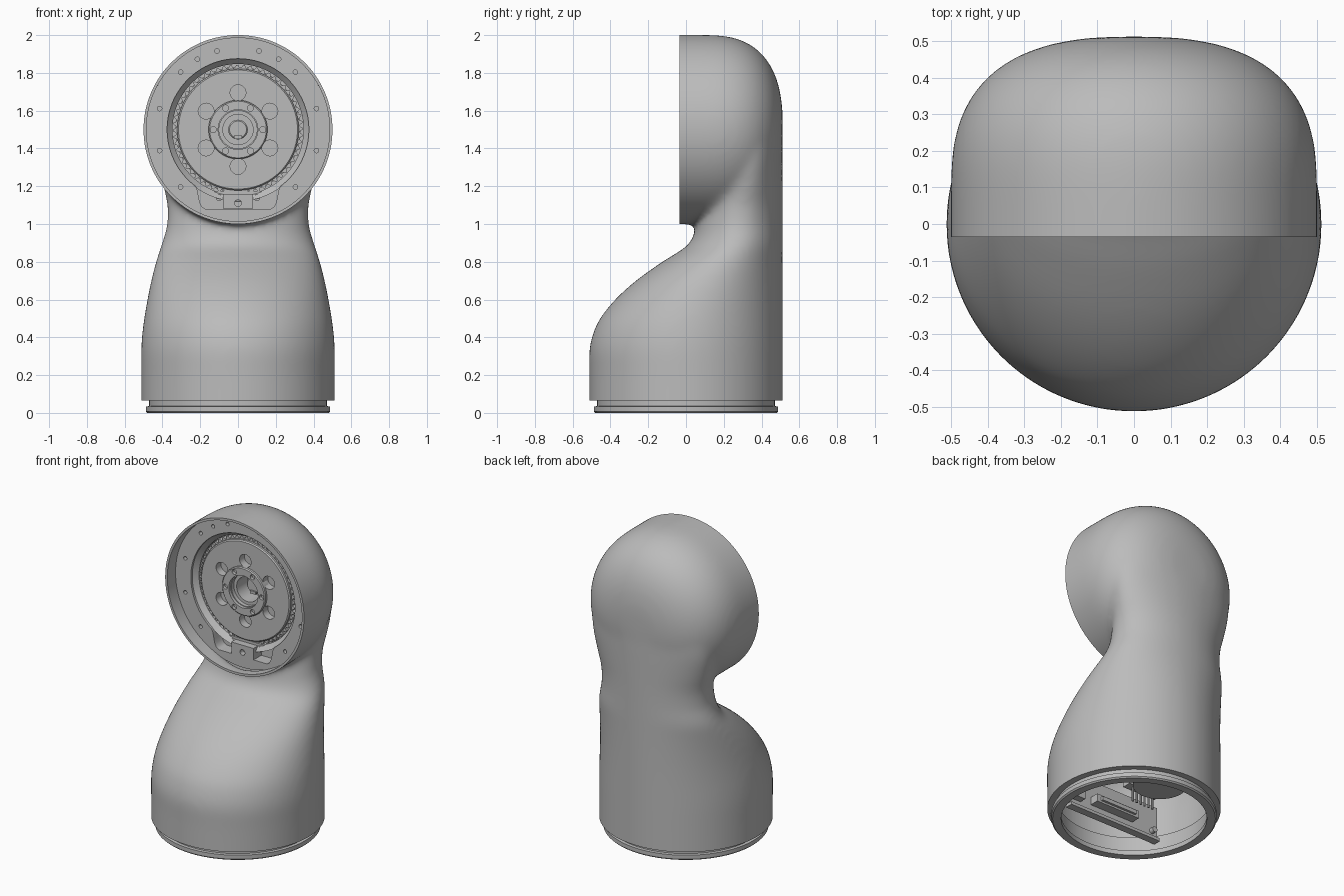
import bpy, bmesh, math
from mathutils import Vector, Matrix

if "Cube" in bpy.data.objects:
    bpy.data.objects.remove(bpy.data.objects["Cube"], do_unlink=True)

HEAD_Z = 1.5
BACK = 0.512
TAU = math.tau


def material(name, rgb):
    m = bpy.data.materials.new(name)
    m.use_nodes = True
    m.diffuse_color = (*rgb, 1)
    m.node_tree.nodes["Principled BSDF"].inputs["Base Color"].default_value = (*rgb, 1)
    return m


GREY = material("light grey", (0.5, 0.5, 0.5))


def finish(bm, name):
    bmesh.ops.remove_doubles(bm, verts=bm.verts, dist=0.0002)
    bmesh.ops.recalc_face_normals(bm, faces=bm.faces)
    me = bpy.data.meshes.new(name)
    bm.to_mesh(me)
    bm.free()
    me.materials.append(GREY)
    ob = bpy.data.objects.new(name, me)
    bpy.context.collection.objects.link(ob)
    return ob


def activate(ob):
    bpy.ops.object.select_all(action="DESELECT")
    ob.select_set(True)
    bpy.context.view_layer.objects.active = ob


def modify(ob, kind, **settings):
    activate(ob)
    mod = ob.modifiers.new(kind, kind)
    for key, value in settings.items():
        setattr(mod, key, value)
    bpy.ops.object.modifier_apply(modifier=mod.name)


def smooth(ob, angle=35):
    activate(ob)
    bpy.ops.object.shade_smooth_by_angle(angle=math.radians(angle))


def bridge(bm, rows, loop=False):
    """Join equal rings of points with quads."""
    rings = [[bm.verts.new(p) for p in row] for row in rows]
    n = len(rings[0])
    for a, b in zip(rings, rings[1:] + rings[:1] if loop else rings[1:]):
        for i in range(n):
            j = (i + 1) % n
            bm.faces.new((a[i], a[j], b[j], b[i]))
    return rings


def curve_through(keys, steps=5):
    """Smooth curve through the keys, of any dimension."""
    pts = [Vector(k) for k in keys]
    out = []
    for i in range(len(pts) - 1):
        a, b, c, d = pts[max(i - 1, 0)], pts[i], pts[i + 1], pts[min(i + 2, len(pts) - 1)]
        for s in range(steps):
            t = s / steps
            out.append(b + (c - a) * (t / 2) + (a * 2 - b * 5 + c * 4 - d) * (t * t / 2)
                       + (b * 3 - a - c * 3 + d) * (t ** 3 / 2))
    return out + [pts[-1]]


def around_y(r, t, y):
    """Point at angle t, measured from straight down, about the head axis."""
    return (r * math.sin(t), y, HEAD_Z - r * math.cos(t))


def lathe(bm, profile, n=96, loop=True, upright=False):
    """Revolve (radius, position) pairs; a radius may depend on the angle."""
    rows = []
    for r, h in profile:
        row = []
        for i in range(n):
            t = TAU * i / n
            q = r(t) if callable(r) else r
            row.append((q * math.cos(t), q * math.sin(t), h) if upright else around_y(q, t, h))
        rows.append(row)
    bridge(bm, rows, loop)


def lathed(name, profile, **kw):
    bm = bmesh.new()
    lathe(bm, profile, **kw)
    return finish(bm, name)


def add_rod(bm, centre, r, depth, along_y=True, n=20):
    m = Matrix.Translation(centre)
    if along_y:
        m = m @ Matrix.Rotation(math.pi / 2, 4, "X")
    bmesh.ops.create_cone(bm, cap_ends=True, segments=n, radius1=r, radius2=r, depth=depth, matrix=m)


def add_box(bm, centre, size):
    bmesh.ops.create_cube(bm, size=1, matrix=Matrix.Translation(centre) @ Matrix.Diagonal((*size, 1)))


def drill(ob, holes, y):
    """Cut holes given as (angle in degrees, distance, radius)."""
    bm = bmesh.new()
    for deg, dist, r in holes:
        add_rod(bm, around_y(dist, math.radians(deg), y), r, 0.08)
    cutter = finish(bm, "hole_cutter")
    modify(ob, "BOOLEAN", operation="DIFFERENCE", object=cutter, solver="EXACT")
    bpy.data.objects.remove(cutter, do_unlink=True)


# Housing: leaning neck lofted from ellipses, plus a domed head, fused and blended
bm = bmesh.new()
sections = [  # height, front, half width; the back stays straight
    (-0.1, -0.512, 0.513), (0.2, -0.512, 0.513), (0.33, -0.512, 0.513), (0.42, -0.492, 0.507),
    (0.5, -0.455, 0.497), (0.6, -0.375, 0.48), (0.7, -0.265, 0.46), (0.8, -0.125, 0.435),
    (0.88, 0.0, 0.41), (0.94, 0.04, 0.39), (1.0, 0.055, 0.376), (1.1, 0.08, 0.375),
    (1.2, 0.11, 0.397), (1.32, 0.14, 0.42), (1.42, 0.16, 0.423), (1.52, 0.18, 0.405),
    (1.62, 0.19, 0.34), (1.7, 0.2, 0.22)]
rows = []
for z, front, half in curve_through(sections):
    mid, depth = (front + BACK) / 2, (BACK - front) / 2
    if z > HEAD_Z:
        depth -= (z - HEAD_Z) * 0.2
    rows.append([(half * math.cos(TAU * i / 96), mid + depth * math.sin(TAU * i / 96), z) for i in range(96)])
rings = bridge(bm, rows)
bm.faces.new(rings[0])
bm.faces.new(rings[-1])
dome = [(0, -0.14), (0.501, -0.14)]
for i in range(25):
    t = math.pi / 2 * i / 24
    dome.append((0.501 * abs(math.cos(t)) ** 0.77, 0.1 + 0.413 * math.sin(t) ** 0.77))
dome[-1] = (0, 0.513)
lathe(bm, dome, loop=False)
housing = finish(bm, "housing")
modify(housing, "REMESH", mode="VOXEL", voxel_size=0.0145)
modify(housing, "SMOOTH", factor=0.5, iterations=32)

# Open the housing at the foot and at the face of the head
bm = bmesh.new()
bm.from_mesh(housing.data)
bmesh.ops.bisect_plane(bm, geom=bm.verts[:] + bm.edges[:] + bm.faces[:], plane_co=(0, 0, 0.065),
                       plane_no=(0, 0, -1), clear_outer=True)
faces = [f for f in bm.faces if f.calc_center_median().z > 0.95]
geom = faces + list({e for f in faces for e in f.edges}) + list({v for f in faces for v in f.verts})
bmesh.ops.bisect_plane(bm, geom=geom, plane_co=(0, -0.035, 0), plane_no=(0, -1, 0))
bmesh.ops.delete(bm, geom=[v for v in bm.verts if v.co.y < -0.0355 and v.co.z > 0.95], context="VERTS")
bm.to_mesh(housing.data)
bm.free()
housing.data.materials.clear()
housing.data.materials.append(GREY)
modify(housing, "SOLIDIFY", thickness=0.015, offset=-1)
smooth(housing, 40)

# Foot ring with a groove under the housing
foot = lathed("foot_ring", [(0.43, 0.008), (0.43, 0), (0.48, 0), (0.488, 0.008), (0.488, 0.034),
                            (0.47, 0.036), (0.47, 0.066), (0.505, 0.066), (0.49, 0.13), (0.45, 0.13),
                            (0.45, 0.03), (0.43, 0.03)], upright=True)
smooth(foot)


# Face flange set back inside the rim, with a pocket at the bottom and screw holes
def pocket(t):
    a = abs((t + math.pi) % TAU - math.pi)
    flat = 0.42 / math.cos(min(a, 0.4))
    blend = min(max((a - 0.4) / 0.25, 0), 1)
    return flat + (0.375 - flat) * blend * blend * (3 - 2 * blend)


def seat_edge(t):
    return min(pocket(t), 0.38)


flange = lathed("face_flange", [(0.49, 0.05), (pocket, 0.05), (pocket, 0.14), (0.49, 0.14)], n=144)
drill(flange, [(s * d, 0.43, 0.012) for s in (1, -1) for d in (45, 75, 105, 135, 150, 165)], 0.05)
smooth(flange)

# Bevelled seat around the gear, and the wall closing the recess
seat = lathed("gear_seat", [(seat_edge, 0.065), (0.347, 0.095), (0.347, 0.15), (seat_edge, 0.15)], n=144)
wall = lathed("back_wall", [(0, 0.21), (0.455, 0.21), (0.455, 0.23), (0, 0.23)], loop=False)
pocket_floor = lathed("pocket_floor", [(0.33, 0.13), (0.46, 0.13), (0.46, 0.15), (0.33, 0.15)])


# Toothed wheel and drive plate with six large holes
def teeth(t):
    return 0.343 if int(t / TAU * 240 + 0.01) % 4 < 2 else 0.328


gear = lathed("toothed_wheel", [(0.28, 0.095), (teeth, 0.095), (teeth, 0.14), (0.28, 0.14)], n=240)
plate = lathed("drive_plate", [(0.1, 0.075), (0.315, 0.075), (0.322, 0.082), (0.322, 0.13), (0.1, 0.13)])
drill(plate, [(60 * k, 0.195, 0.042) for k in range(6)], 0.085)

# Hub: bolted collar, with a sleeve and keyed shaft deep inside it
collar = lathed("hub_collar", [(0.105, 0.055), (0.15, 0.055), (0.156, 0.061), (0.156, 0.11),
                               (0.105, 0.11)])
drill(collar, [(30 + 60 * k, 0.131, 0.016) for k in range(6)], 0.055)
sleeve = lathed("hub_sleeve", [(0.08, 0.1), (0.106, 0.1), (0.106, 0.215), (0.08, 0.215)])
shaft = lathed("centre_shaft", [(0, 0.16), (0.045, 0.16), (0.052, 0.167), (0.052, 0.215)], loop=False, n=48)
bm = bmesh.new()
add_box(bm, (0, 0.16, HEAD_Z - 0.04), (0.04, 0.02, 0.018))
finish(bm, "shaft_key")
for ob in (seat, wall, pocket_floor, plate, collar, sleeve, shaft):
    smooth(ob)

# Clamp block in the pocket, with a screw and side pegs
bm = bmesh.new()
add_box(bm, (0, 0.09, 1.12), (0.16, 0.09, 0.075))
add_box(bm, (0, 0.11, 1.165), (0.25, 0.04, 0.018))
for x in (-0.1, 0.1):
    add_rod(bm, (x, 0.11, 1.14), 0.018, 0.05)
clamp = finish(bm, "clamp_block")
drill(clamp, [(0, HEAD_Z - 1.11, 0.018)], 0.04)

# Control board standing inside the foot, with its sockets and posts
bm = bmesh.new()
add_box(bm, (-0.03, -0.24, 0.2), (0.68, 0.02, 0.22))
add_box(bm, (-0.03, -0.23, 0.085), (0.68, 0.05, 0.02))
add_box(bm, (-0.02, -0.2, 0.17), (0.32, 0.06, 0.05))
add_box(bm, (-0.02, -0.165, 0.17), (0.26, 0.02, 0.025))
add_box(bm, (0.25, -0.21, 0.16), (0.06, 0.05, 0.05))
add_rod(bm, (-0.33, -0.22, 0.14), 0.018, 0.04)
finish(bm, "control_board")

# Motor can with pins above the foot opening
bm = bmesh.new()
add_rod(bm, (-0.1, 0.12, 0.38), 0.16, 0.34, along_y=False, n=48)
for k in range(6):
    add_rod(bm, (-0.2 + 0.03 * k, -0.07, 0.22), 0.007, 0.1, along_y=False, n=8)
add_box(bm, (-0.12, -0.07, 0.29), (0.24, 0.06, 0.06))
smooth(finish(bm, "motor_can"))
